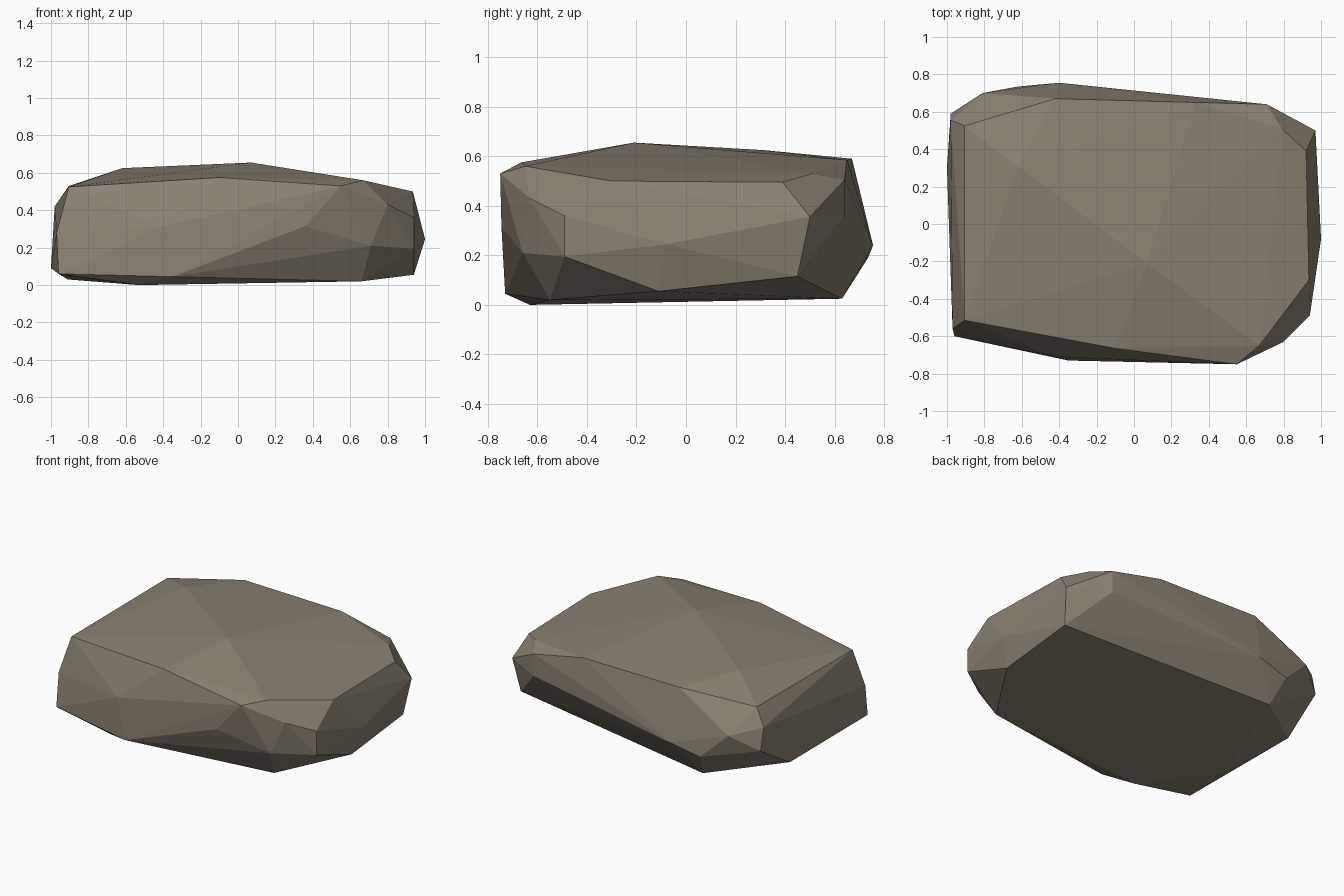
import bpy, bmesh

# Corner rings of the boulder, each running round from the front left
underside = [(-0.96, -0.60, 0.06), (-0.53, -0.63, 0.00), (-0.35, -0.73, 0.045),
             (0.66, -0.55, 0.02), (0.94, -0.11, 0.055), (0.94, 0.45, 0.115),
             (-0.57, 0.63, 0.025), (-1.00, 0.30, 0.09), (-0.91, -0.20, 0.03)]
waist = [(-0.97, -0.56, 0.28), (-0.42, -0.71, 0.31), (0.36, -0.745, 0.315),
         (0.71, -0.66, 0.21), (0.94, -0.49, 0.195), (1.00, -0.08, 0.245),
         (0.97, 0.50, 0.355), (0.71, 0.64, 0.355), (-0.40, 0.755, 0.24),
         (-0.62, 0.735, 0.19), (-0.81, 0.70, 0.37), (-0.98, 0.59, 0.27)]
shoulder = [(-0.905, -0.515, 0.525), (-0.10, -0.665, 0.575), (0.55, -0.75, 0.53),
            (0.80, -0.63, 0.43), (0.94, -0.49, 0.36), (0.935, -0.30, 0.50),
            (0.92, 0.39, 0.495), (0.79, 0.51, 0.53), (0.71, 0.64, 0.505),
            (0.33, 0.65, 0.585), (-0.42, 0.67, 0.59), (-0.905, 0.525, 0.53),
            (-0.98, 0.555, 0.42)]
crown = [(0.67, -0.65, 0.56), (0.07, -0.21, 0.655), (-0.62, 0.31, 0.625)]

# Wrap the corners in a faceted skin
bm = bmesh.new()
for corner in underside + waist + shoulder + crown:
    bm.verts.new(corner)
hull = bmesh.ops.convex_hull(bm, input=bm.verts)
inside = {g for g in hull["geom_interior"] + hull["geom_unused"]
          if isinstance(g, bmesh.types.BMVert)}
bmesh.ops.delete(bm, geom=list(inside), context="VERTS")
bmesh.ops.recalc_face_normals(bm, faces=bm.faces)

mesh = bpy.data.meshes.new("boulder")
bm.to_mesh(mesh)
bm.free()

# Single stone colour, flat faces
stone = bpy.data.materials.new("brown_grey_stone")
stone.diffuse_color = (0.255, 0.22, 0.168, 1)
mesh.materials.append(stone)
bpy.context.collection.objects.link(bpy.data.objects.new("boulder", mesh))
